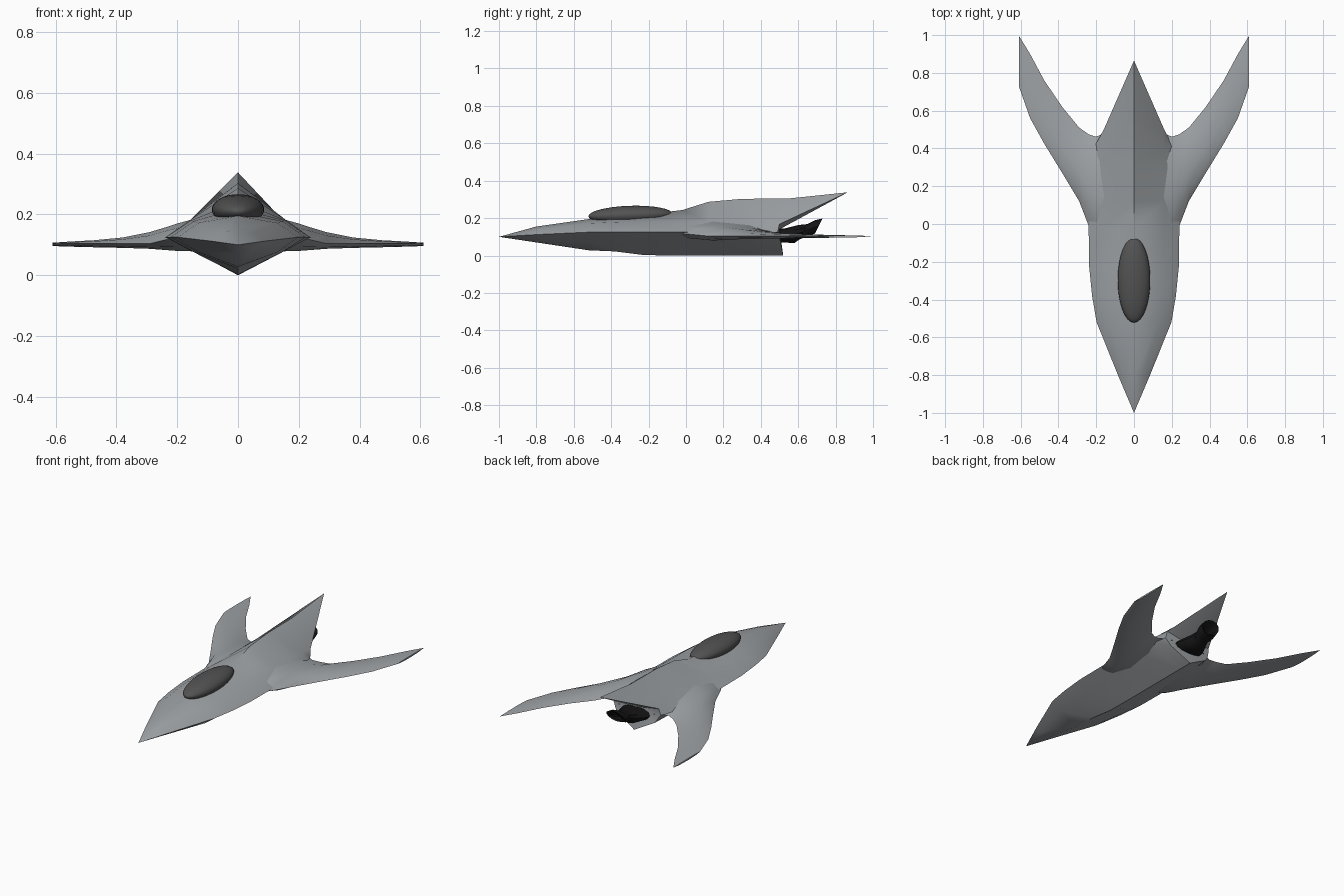
import bpy, bmesh, math
from mathutils import Vector

if "Cube" in bpy.data.objects:
    bpy.data.objects.remove(bpy.data.objects["Cube"])


def material(name, rgb):
    m = bpy.data.materials.new(name)
    m.diffuse_color = (*rgb, 1)
    m.use_nodes = True
    m.node_tree.nodes["Principled BSDF"].inputs["Base Color"].default_value = m.diffuse_color
    return m


HULL = material("hull grey", (0.34, 0.36, 0.375))
GLASS = material("canopy dark grey", (0.085, 0.085, 0.085))
BLACK = material("engine black", (0.008, 0.008, 0.008))


def finish(bm, name, mat, angle=40):
    bmesh.ops.recalc_face_normals(bm, faces=bm.faces)
    me = bpy.data.meshes.new(name)
    bm.to_mesh(me)
    bm.free()
    me.materials.append(mat)
    ob = bpy.data.objects.new(name, me)
    bpy.context.collection.objects.link(ob)
    bpy.ops.object.select_all(action='DESELECT')
    ob.select_set(True)
    bpy.context.view_layer.objects.active = ob
    bpy.ops.object.shade_smooth_by_angle(angle=math.radians(angle))
    return ob


def loft(bm, rings, start=None, end=None):
    """Skin closed rings; each end is fanned to a point, or capped flat."""
    vs = [[bm.verts.new(p) for p in r] for r in rings]
    n = len(vs[0])
    for a, b in zip(vs, vs[1:]):
        for i in range(n):
            j = (i + 1) % n
            bm.faces.new((a[i], a[j], b[j], b[i]))
    for ring, tip in ((vs[0], start), (vs[-1], end)):
        if tip is None:
            bm.faces.new(ring)
        else:
            t = bm.verts.new(tip)
            for i in range(n):
                bm.faces.new((ring[i], ring[(i + 1) % n], t))


def mirrored(half):
    """Close a half section (ridge first, keel last) across x = 0."""
    return half + [(-x, y, z) for x, y, z in half[-2:0:-1]]


# Fuselage: y, ridge z, shoulder x z, edge x z, lower x z, keel z
stations = [
    (-0.80, .155, .050, .139, .085, .112, .050, .088, .070),
    (-0.52, .195, .130, .172, .198, .125, .130, .076, .028),
    (-0.38, .207, .145, .178, .222, .125, .145, .076, .022),
    (-0.22, .220, .155, .180, .238, .125, .150, .078, .002),
    (-0.02, .243, .160, .180, .240, .125, .150, .080, .000),
    (0.12, .287, .160, .180, .240, .125, .150, .080, .000),
    (0.30, .303, .160, .180, .230, .125, .150, .080, .000),
]
rings = [mirrored([(0, y, t), (sx, y, sz), (ex, y, ez), (lx, y, lz), (0, y, k)])
         for y, t, sx, sz, ex, ez, lx, lz, k in stations]
# rear rings: the ridge sweeps back into the tail spike
rings.append(mirrored([(0, .55, .305), (.16, .41, .178), (.21, .41, .125),
                       (.145, .41, .08), (0, .42, 0)]))
rings.append(mirrored([(0, .865, .338), (.16, .50, .168), (.165, .49, .125),
                       (.135, .505, .075), (0, .52, 0)]))
bm = bmesh.new()
loft(bm, rings, start=(0, -1, .1), end=(0, .50, .14))
finish(bm, "fuselage", HULL)

# Wings: x, leading y, trailing y, tip y shift handled by sections; top z, bottom z
wing = [
    (.12, -.10, .500, .192, .078),
    (.20, -.06, .462, .170, .080),
    (.24, -.01, .475, .157, .083),
    (.29, .120, .510, .142, .087),
    (.38, .270, .620, .124, .090),
    (.475, .425, .760, .115, .092),
    (.55, .560, .900, .111, .094),
    (.61, .730, .998, .107, .096),
]
for side, label in ((1, "right_wing"), (-1, "left_wing")):
    bm = bmesh.new()
    sections = []
    for x, le, te, top, bot in wing:
        c = te - le
        mid = .122 if x < .22 else .104 + max(0, .29 - x) * .25
        sections.append([(side * x, le + f * c, z) for f, z in (
            (0, mid), (.15, mid + (top - mid) * .7), (.4, top),
            (.75, mid + (top - mid) * .75), (1, mid),
            (.75, mid + (bot - mid) * .75), (.4, bot),
            (.15, mid + (bot - mid) * .7))])
    loft(bm, sections)
    finish(bm, label, HULL, 60)

# Canopy bubble
bpy.ops.mesh.primitive_uv_sphere_add(segments=32, ring_count=16, location=(0, -.297, .216),
                                     rotation=(.03, 0, 0))
canopy = bpy.context.object
canopy.name = "canopy"
canopy.scale = (.086, .225, .05)
canopy.data.materials.append(GLASS)
bpy.ops.object.shade_smooth()

# Engine nozzle tilted upward: centre y z, half width, half height, lean
bm = bmesh.new()
rings = []
for y, z, w, h, lean in ((.46, .105, .10, .035, 0), (.53, .107, .095, .038, 0),
                         (.59, .115, .065, .048, .01), (.63, .128, .052, .040, .02),
                         (.67, .145, .065, .044, .02), (.71, .158, .062, .040, .02),
                         (.70, .156, .045, .028, .015), (.64, .132, .03, .02, .01)):
    rings.append([(w * math.cos(a), y + lean * math.sin(a), z + h * math.sin(a))
                  for a in (k * math.tau / 12 for k in range(12))])
loft(bm, rings)
finish(bm, "engine_nozzle", BLACK, 35)
